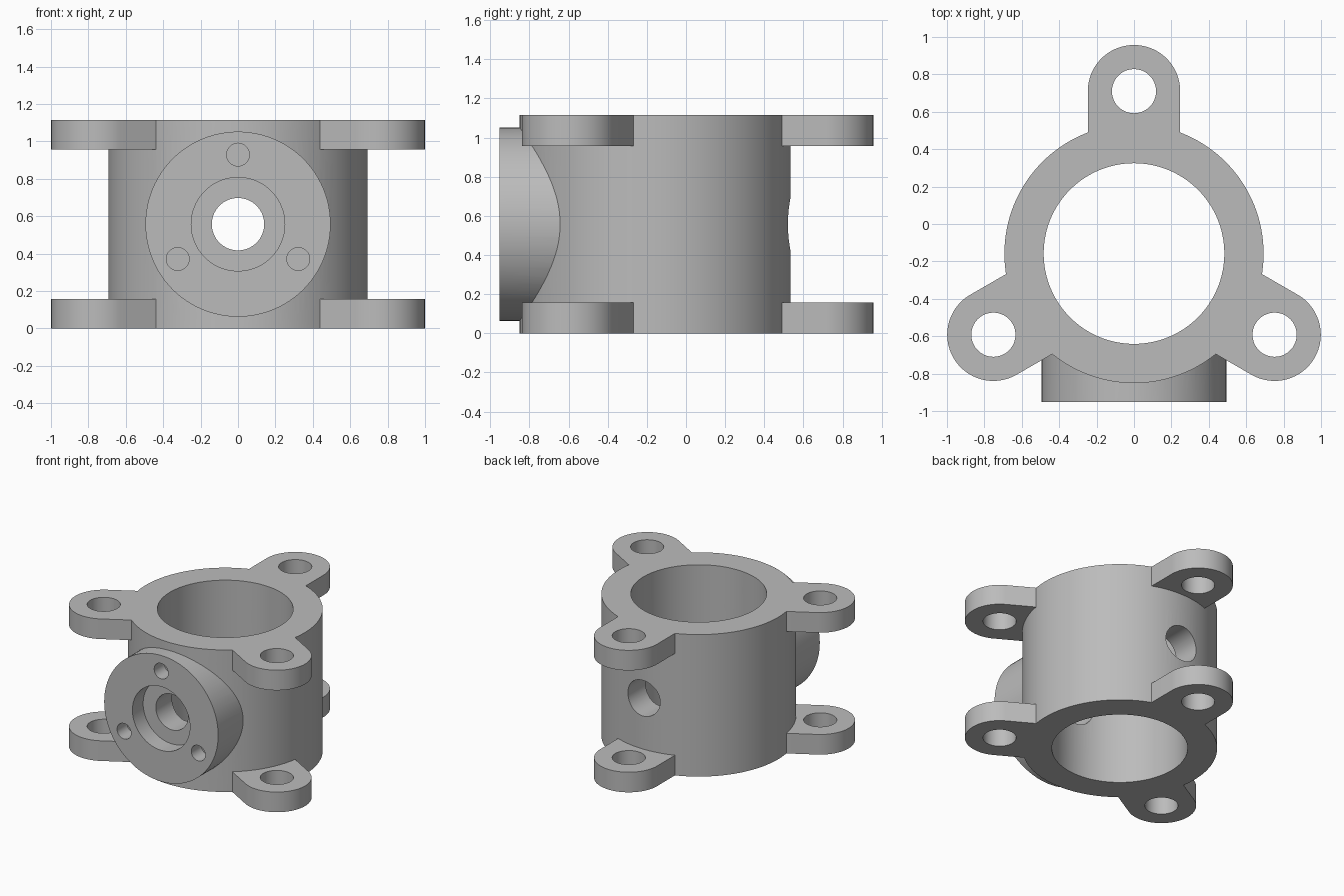
import bpy, bmesh
from math import pi, sin, cos, radians
from mathutils import Matrix, Vector

if "Cube" in bpy.data.objects:
    bpy.data.objects.remove(bpy.data.objects["Cube"], do_unlink=True)

# Main sizes
CY = -0.158            # barrel axis in y
H = 1.115              # overall height
MID = H / 2
T = 0.158              # lug thickness
LUG_R, LUG_DIST = 0.247, 0.868
LUG_ANGLES = [radians(a) for a in (90, 210, 330)]

grey = bpy.data.materials.new("cast_grey")
grey.use_nodes = True
COLOUR = (0.5, 0.5, 0.5, 1)
grey.diffuse_color = COLOUR
grey.node_tree.nodes["Principled BSDF"].inputs["Base Color"].default_value = COLOUR


def prism(name, outline, z0, z1, matrix=Matrix()):
    """Extrude a closed 2D outline from z0 to z1, then place it."""
    bm = bmesh.new()
    base = bm.faces.new([bm.verts.new((x, y, z0)) for x, y in outline])
    top = bmesh.ops.extrude_face_region(bm, geom=[base])["geom"]
    bmesh.ops.translate(bm, vec=(0, 0, z1 - z0),
                        verts=[v for v in top if isinstance(v, bmesh.types.BMVert)])
    bmesh.ops.recalc_face_normals(bm, faces=bm.faces)
    bm.transform(matrix)
    mesh = bpy.data.meshes.new(name)
    bm.to_mesh(mesh)
    bm.free()
    mesh.materials.append(grey)
    obj = bpy.data.objects.new(name, mesh)
    bpy.context.collection.objects.link(obj)
    return obj


def circle(r, n=96):
    return [(r * cos(2 * pi * i / n), r * sin(2 * pi * i / n)) for i in range(n)]


def upright(name, r, x, y, z0, z1, n=96):
    return prism(name, circle(r, n), z0, z1, Matrix.Translation((x, y, 0)))


def along_y(name, r, x, z, y0, y1, n=96):
    turn = Matrix.Rotation(-pi / 2, 4, "X")
    return prism(name, circle(r, n), y0, y1, Matrix.Translation((x, 0, z)) @ turn)


def combine(target, other, operation):
    mod = target.modifiers.new("combine", "BOOLEAN")
    mod.operation, mod.solver, mod.object = operation, "EXACT", other
    bpy.ops.object.select_all(action="DESELECT")
    bpy.context.view_layer.objects.active = target
    target.select_set(True)
    bpy.ops.object.modifier_apply(modifier=mod.name)
    bpy.data.objects.remove(other, do_unlink=True)


# Barrel, left overlong and trimmed flush with the lugs later
housing = upright("flanged_housing", 0.693, 0, CY, -0.2, H + 0.2, 128)

# Round-ended mounting lugs, three at each end
lug_outline = [(0.55, -LUG_R)]
lug_outline += [(LUG_DIST + LUG_R * sin(a), -LUG_R * cos(a))
                for a in (pi * i / 48 for i in range(49))]
lug_outline.append((0.55, LUG_R))
for angle in LUG_ANGLES:
    place = Matrix.Translation((0, CY, 0)) @ Matrix.Rotation(angle, 4, "Z")
    for z0, z1 in ((-0.1, T), (H - T, H + 0.1)):
        combine(housing, prism("lug", lug_outline, z0, z1, place), "UNION")

# Front port boss
combine(housing, along_y("boss", 0.495, 0, MID, -0.953, -0.5), "UNION")

# Trim both ends flat
slab = [(-2, -2), (2, -2), (2, 2), (-2, 2)]
combine(housing, prism("trim", slab, 0, H), "INTERSECT")

# Main bore and lug bolt holes
cutters = [upright("bore", 0.483, 0, CY, -0.3, H + 0.3, 128)]
for a in LUG_ANGLES:
    cutters.append(upright("bolt_hole", 0.118, LUG_DIST * cos(a),
                           CY + LUG_DIST * sin(a), -0.3, H + 0.3, 64))

# Port counterbore, cross hole through both walls, blind screw holes
cutters.append(along_y("counterbore", 0.25, 0, MID, -1.2, -0.82))
cutters.append(along_y("cross_hole", 0.14, 0, MID, -1.3, 1.2, 64))
for a in LUG_ANGLES:
    cutters.append(along_y("screw_hole", 0.061, 0.372 * cos(a),
                           MID + 0.372 * sin(a), -1.2, -0.83, 32))
for cutter in cutters:
    combine(housing, cutter, "DIFFERENCE")

# Smooth curved walls, crisp machined edges
bpy.ops.object.select_all(action="DESELECT")
bpy.context.view_layer.objects.active = housing
housing.select_set(True)
bpy.ops.object.shade_smooth_by_angle(angle=radians(25))
